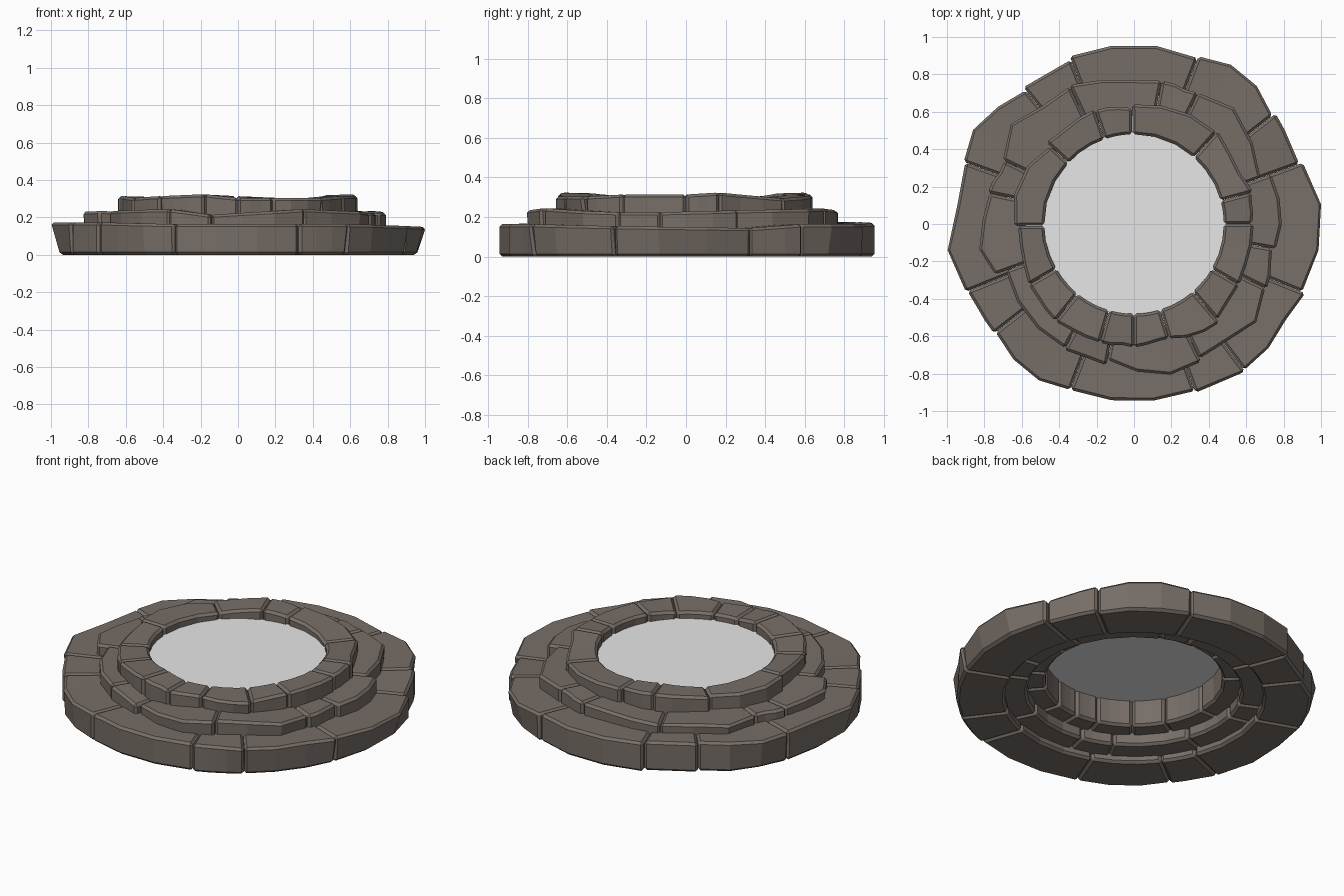
import bpy
import bmesh
from math import cos, sin, radians

cube = bpy.data.objects.get("Cube")
if cube:
    bpy.data.objects.remove(cube, do_unlink=True)


def material(name, rgb):
    mat = bpy.data.materials.new(name)
    mat.use_nodes = True
    color = (*rgb, 1.0)
    mat.diffuse_color = color
    mat.node_tree.nodes["Principled BSDF"].inputs["Base Color"].default_value = color
    return mat


stone = material("brown_grey_stone", (0.185, 0.155, 0.135))
pale = material("pale_grey", (0.8, 0.8, 0.8))


def finish(bm, name, mat):
    bmesh.ops.recalc_face_normals(bm, faces=bm.faces)
    mesh = bpy.data.meshes.new(name)
    bm.to_mesh(mesh)
    bm.free()
    mesh.materials.append(mat)
    obj = bpy.data.objects.new(name, mesh)
    bpy.context.collection.objects.link(obj)
    return obj


def add_stone(bm, start, end, radii, inner, foot, base, top_start, top_end, gap=0.0007):
    """Loft one rough block between two joint angles; foot limits its lower radius."""
    sections = []
    last = len(radii) - 1
    for i, outer in enumerate(radii):
        t = i / last
        angle = radians(start + (end - start) * t)
        top = top_start + (top_end - top_start) * t
        # keep the joint a constant width along its length
        shift = gap * ((i == 0) - (i == last))
        corners = ((inner, base), (min(outer, foot), base),
                   (outer, top - 0.006), (inner, top - 0.01))
        sections.append([
            bm.verts.new((r * cos(angle + shift / r), r * sin(angle + shift / r), z))
            for r, z in corners])
    for a, b in zip(sections, sections[1:]):
        for k in range(4):
            n = (k + 1) % 4
            bm.faces.new((a[k], a[n], b[n], b[k]))
    bm.faces.new(sections[0])
    bm.faces.new(sections[-1])


def stone_ring(name, rows, inner, foot, base):
    """Rows hold joint angle, four outer radii and top height, in hundredths."""
    bm = bmesh.new()
    following = rows[1:] + [(rows[0][0] + 360, *rows[0][1:])]
    for row, nxt in zip(rows, following):
        add_stone(bm, row[0], nxt[0], [r / 100 for r in row[1:5]],
                  inner, foot, base, row[5] / 100, nxt[5] / 100)
    ring = finish(bm, name, stone)
    bevel = ring.modifiers.new("worn_edges", "BEVEL")
    bevel.width = 0.014
    bevel.segments = 1
    bevel.limit_method = "ANGLE"
    bevel.angle_limit = radians(40)


# Lower course
stone_ring("lower_stone_ring", [
    (20, 94, 94, 95, 96, 15), (38, 94, 99, 100, 96, 17),
    (69, 95, 96, 96, 96, 17), (111, 94, 93, 93, 94, 18),
    (129, 92, 96, 100, 97, 18), (160, 96, 95, 101, 97, 18),
    (202, 96, 95, 95, 95, 18), (218, 94, 97, 98, 95, 18),
    (249, 95, 95, 95, 95, 17), (290, 96, 96, 97, 99, 17),
    (307, 98, 98, 96, 99, 17), (338, 97, 100, 101, 96, 16),
], inner=0.70, foot=0.96, base=0.0)

# Middle course
stone_ring("middle_stone_ring", [
    (-26, 79, 78, 76, 75, 23), (-10, 77, 79, 79, 78, 23),
    (20, 72, 77, 82, 78, 24), (64, 78, 77, 78, 78, 25),
    (79, 78, 77, 79, 82, 24), (115, 81, 80, 85, 78, 23),
    (154, 77, 77, 79, 80, 23), (168, 79, 81, 84, 79, 23),
    (200, 73, 75, 76, 76, 24), (241, 77, 76, 76, 77, 25),
    (259, 74, 79, 83, 82, 22), (296, 80, 80, 84, 78, 25),
], inner=0.58, foot=0.81, base=0.04)

# Upper course
stone_ring("upper_stone_ring", [
    (0, 63, 64, 64, 65, 32), (15, 66, 63, 64, 67, 33),
    (48, 66, 66, 65, 64, 30), (91, 62, 63, 64, 64, 32),
    (109, 65, 64, 63, 64, 33), (137, 61, 65, 66, 64, 31),
    (181, 62, 62, 63, 65, 32), (210, 65, 65, 66, 67, 31),
    (231, 67, 66, 66, 66, 32), (254, 66, 66, 65, 66, 33),
    (270, 66, 65, 64, 64, 31), (287, 64, 67, 69, 70, 31),
    (311, 68, 66, 65, 65, 31), (330, 65, 64, 64, 64, 32),
], inner=0.48, foot=0.66, base=0.105)

# Flat disc filling the opening
bm = bmesh.new()
bmesh.ops.create_circle(bm, cap_ends=True, segments=48, radius=0.49)
disc = finish(bm, "centre_disc", pale)
disc.location.z = 0.26
